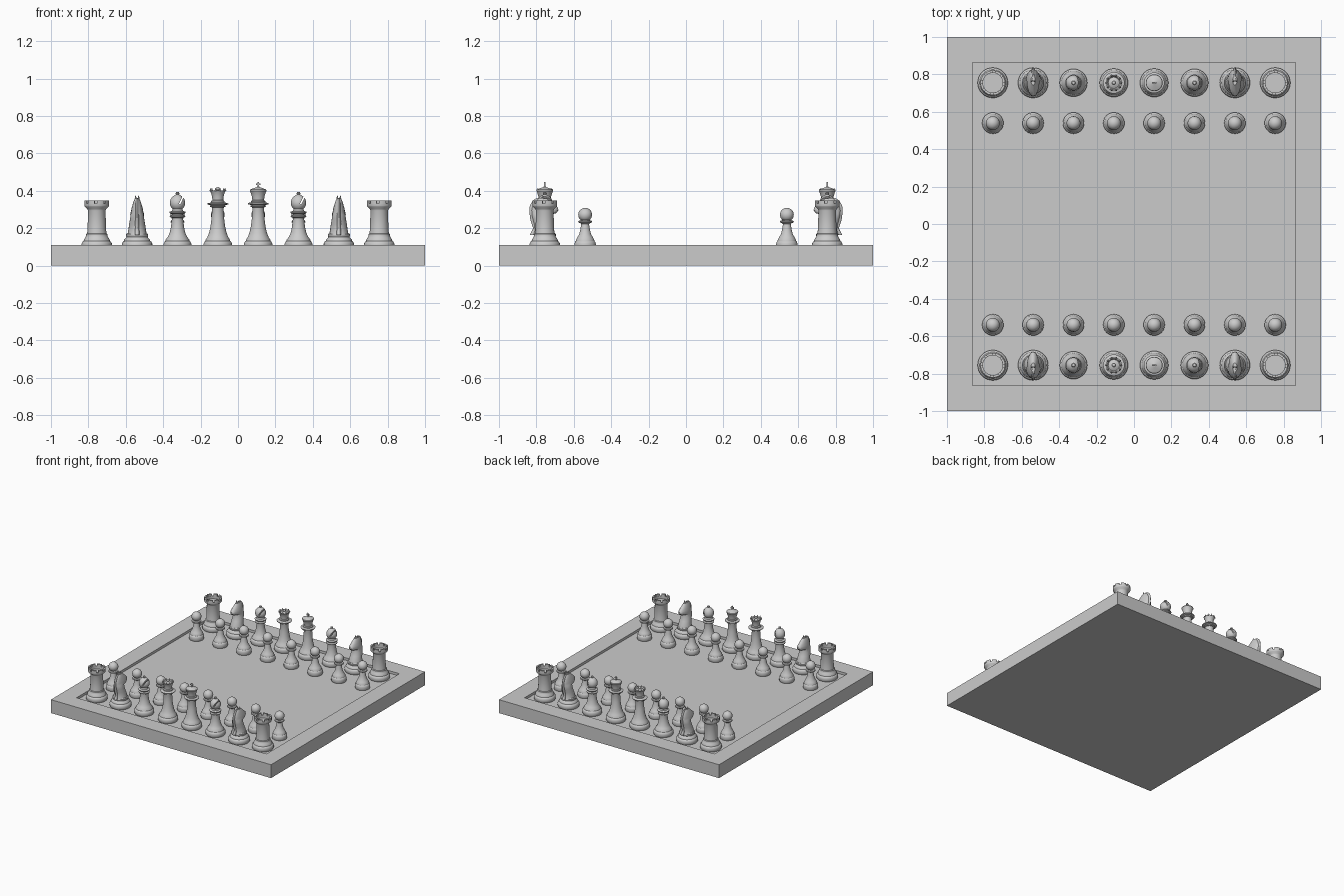
import bpy, bmesh
from math import cos, sin, pi, radians
from mathutils import Matrix, Vector

if "Cube" in bpy.data.objects:
    bpy.data.objects.remove(bpy.data.objects["Cube"])

FLOOR = 0.09          # recessed playing surface
CELL = 0.2157         # square spacing


def lathe(bm, profile, segs=32):
    """Revolve (radius, z) points round the z axis."""
    vs = [bm.verts.new((r, 0, z)) for r, z in profile]
    es = [bm.edges.new(p) for p in zip(vs, vs[1:])]
    bmesh.ops.spin(bm, geom=vs + es, axis=(0, 0, 1), cent=(0, 0, 0),
                   angle=2 * pi, steps=segs, use_merge=True)


def ball(bm, r, z):
    bmesh.ops.create_uvsphere(bm, u_segments=24, v_segments=14, radius=r,
                              matrix=Matrix.Translation((0, 0, z)))


def box(bm, size, loc, rot=Matrix()):
    bmesh.ops.create_cube(bm, size=1, matrix=Matrix.Translation(loc) @ rot
                          @ Matrix.Diagonal((*size, 1)))


def loft(bm, sections, segs=20):
    """Skin ellipses given as (z, y_back, y_front, half_width)."""
    rings = []
    for z, y0, y1, w in sections:
        rings.append([bm.verts.new((w * cos(2 * pi * i / segs),
                                    (y0 + y1) / 2 + (y1 - y0) / 2 * sin(2 * pi * i / segs), z))
                      for i in range(segs)])
    for a, b in zip(rings, rings[1:]):
        for i in range(segs):
            j = (i + 1) % segs
            bm.faces.new((a[i], a[j], b[j], b[i]))
    bm.faces.new(rings[0])
    bm.faces.new(rings[-1])


def foot(r):
    """Shared moulded base, radius r."""
    return [(0, FLOOR), (r * .94, FLOOR), (r, .098), (r, .118), (r * .93, .128),
            (r * .87, .131), (r * .85, .139)]


def finish(bm, name):
    bmesh.ops.remove_doubles(bm, verts=bm.verts, dist=1e-5)
    bmesh.ops.recalc_face_normals(bm, faces=bm.faces)
    me = bpy.data.meshes.new(name)
    bm.to_mesh(me)
    bm.free()
    me.shade_smooth()
    me.set_sharp_from_angle(angle=radians(35))
    return me


def add(name, me, x=0, y=0, turn=0):
    ob = bpy.data.objects.new(name, me)
    ob.location = (x, y, 0)
    ob.rotation_euler.z = turn
    bpy.context.collection.objects.link(ob)
    return ob


# Board with shallow recess
bm = bmesh.new()
box(bm, (2, 2, .11), (0, 0, .055))
bm.faces.ensure_lookup_table()
top = max(bm.faces, key=lambda f: f.calc_center_median().z)
bmesh.ops.inset_region(bm, faces=[top], thickness=1 - 4 * CELL, use_even_offset=True)
low = bmesh.ops.extrude_discrete_faces(bm, faces=[top])['faces']
bmesh.ops.translate(bm, verts=low[0].verts, vec=(0, 0, FLOOR - .11))
add("board", finish(bm, "board"))

# Pawn
bm = bmesh.new()
lathe(bm, foot(.057) + [(.041, .152), (.031, .17), (.025, .195), (.021, .222), (.024, .226),
                        (.036, .231), (.037, .235), (.034, .24), (.02, .244), (0, .244)])
ball(bm, .037, .272)
pawn = finish(bm, "pawn")

# Rook: hollow tower with merlons
bm = bmesh.new()
lathe(bm, foot(.081) + [(.062, .15), (.057, .16), (.057, .168), (.052, .172), (.049, .2),
                        (.047, .295), (.05, .303), (.064, .315), (.066, .32), (.066, .332),
                        (.053, .332), (.053, .31), (0, .31)])
for k in range(8):
    prof = [(.053, .332), (.066, .332), (.066, .348), (.053, .348)]
    rings = [[bm.verts.new((r * cos(a), r * sin(a), z)) for r, z in prof]
             for a in (2 * pi * k / 8 + pi / 4 * .74 * s / 4 for s in range(5))]
    for p, q in zip(rings, rings[1:]):
        for i in range(4):
            bm.faces.new((p[i], p[(i + 1) % 4], q[(i + 1) % 4], q[i]))
    bm.faces.new(rings[0])
    bm.faces.new(rings[-1])
rook = finish(bm, "rook")

# Knight: base, head loft, mane ridge, ears (faces +y)
bm = bmesh.new()
lathe(bm, foot(.081) + [(.06, .148), (.056, .153), (.059, .158), (.059, .168), (.054, .173), (0, .173)])
loft(bm, [(.165, -.062, .055, .052), (.19, -.054, .05, .047), (.22, -.058, .036, .043),
          (.25, -.066, .027, .038), (.272, -.071, .026, .035), (.28, -.072, .06, .034),
          (.295, -.073, .073, .032), (.31, -.07, .07, .029), (.33, -.062, .046, .023),
          (.345, -.052, .028, .018), (.358, -.036, .012, .012)])
loft(bm, [(.165, -.08, -.03, .012), (.18, -.072, -.03, .012), (.2, -.062, -.03, .011),
          (.24, -.076, -.03, .011), (.29, -.083, -.03, .01), (.32, -.08, -.02, .009),
          (.345, -.066, -.01, .008), (.362, -.045, -.01, .005)])
for s in (-1, 1):
    bmesh.ops.create_cone(bm, segments=10, radius1=.01, radius2=.001, depth=.038, cap_ends=True,
                          matrix=Matrix.Translation((s * .008, -.01, .357)))
knight = finish(bm, "knight")

# Bishop with slanted slot
bm = bmesh.new()
lathe(bm, foot(.074) + [(.051, .155), (.042, .175), (.035, .205), (.03, .25), (.031, .255),
                        (.041, .26), (.042, .266), (.03, .271), (.03, .276), (.043, .281),
                        (.044, .287), (.03, .293), (.026, .303), (.034, .311), (.04, .325),
                        (.041, .338), (.037, .355), (.026, .37), (.012, .378), (.008, .38),
                        (.011, .385), (.008, .392), (0, .394)])
body = add("bishop_blank", finish(bm, "bishop_blank"))
bm = bmesh.new()
box(bm, (.008, .12, .07), (.026, 0, .36), Matrix.Rotation(radians(25), 4, 'Y'))
cutter = add("slot_cutter", finish(bm, "slot_cutter"))
cutter.hide_render = True
mod = body.modifiers.new("slot", 'BOOLEAN')
mod.operation, mod.object, mod.solver = 'DIFFERENCE', cutter, 'EXACT'
dg = bpy.context.evaluated_depsgraph_get()
bishop = bpy.data.meshes.new_from_object(body.evaluated_get(dg))
bishop.set_sharp_from_angle(angle=radians(35))
for ob in (body, cutter):
    bpy.data.objects.remove(ob)

# Queen: flared coronet with points
stem = [(.056, .152), (.047, .175), (.039, .21), (.034, .25), (.031, .305), (.033, .312)]
bm = bmesh.new()
lathe(bm, foot(.076) + stem + [(.042, .315), (.042, .32), (.036, .322), (.056, .327), (.057, .332),
                               (.036, .338), (.036, .345), (.029, .35), (.031, .37), (.036, .388),
                               (.043, .402), (.036, .402), (.03, .395), (.018, .402), (0, .406)])
for k in range(10):
    a = 2 * pi * k / 10
    bmesh.ops.create_cone(bm, segments=8, radius1=.007, radius2=.001, depth=.016, cap_ends=True,
                          matrix=Matrix.Translation((.039 * cos(a), .039 * sin(a), .406)))
ball(bm, .01, .411)
queen = finish(bm, "queen")

# King: domed crown and cross
bm = bmesh.new()
lathe(bm, foot(.076) + stem + [(.041, .315), (.041, .321), (.035, .323), (.054, .328), (.055, .334),
                               (.038, .339), (.038, .346), (.031, .35), (.034, .37), (.042, .395),
                               (.045, .4), (.043, .406), (.03, .412), (.012, .418), (.007, .42),
                               (.007, .424), (0, .424)])
box(bm, (.008, .007, .03), (0, 0, .433))
box(bm, (.024, .007, .008), (0, 0, .435))
king = finish(bm, "king")

# Set out both sides
back_rank = [rook, knight, bishop, queen, king, bishop, knight, rook]
names = ["rook", "knight", "bishop", "queen", "king", "bishop", "knight", "rook"]
for side, s in (("front", -1), ("back", 1)):
    for i, (me, nm) in enumerate(zip(back_rank, names)):
        x = (i - 3.5) * CELL
        turn = pi if nm == "knight" and s > 0 else 0
        add(f"{side}_{nm}_{i + 1}", me, x, s * 3.5 * CELL, turn)
        add(f"{side}_pawn_{i + 1}", pawn, x, s * 2.5 * CELL)
